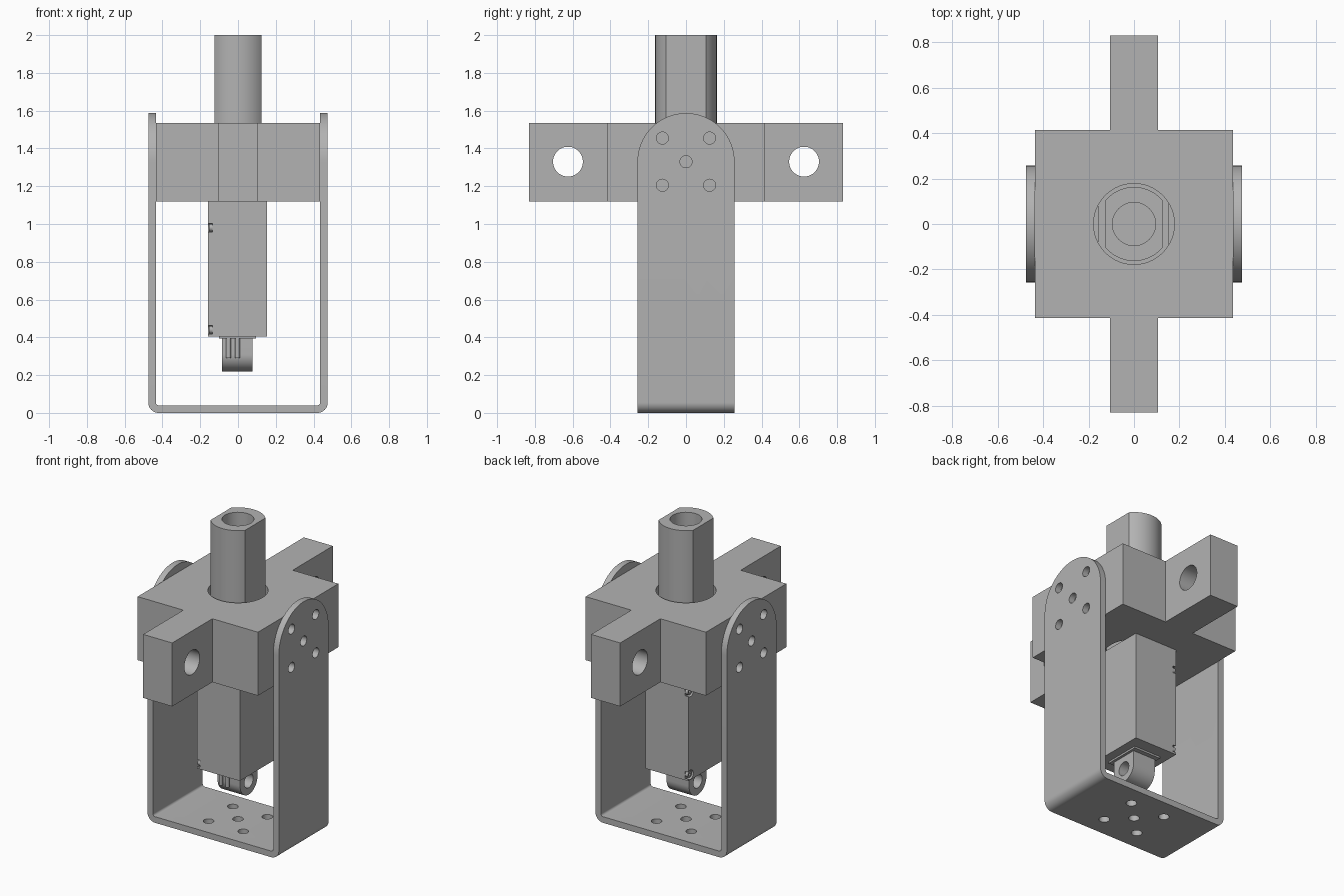
import bpy
import bmesh
from math import pi, cos, sin, acos, radians
from mathutils import Matrix, Vector

cube = bpy.data.objects.get("Cube")
if cube:
    bpy.data.objects.remove(cube, do_unlink=True)

grey = bpy.data.materials.new("plain grey")
grey.use_nodes = True
COLOR = (0.45, 0.45, 0.45, 1)
grey.diffuse_color = COLOR
grey.node_tree.nodes["Principled BSDF"].inputs["Base Color"].default_value = COLOR

# Maps profile (u, v) and extrusion distance w to space for each extrusion axis
PLACE = {"x": lambda u, v, w: (w, u, v),
         "y": lambda u, v, w: (u, w, v),
         "z": lambda u, v, w: (u, v, w)}


def prism(name, profile, axis, lo, hi):
    """Extrude a closed 2D profile along an axis."""
    bm = bmesh.new()
    face = bm.faces.new([bm.verts.new(PLACE[axis](u, v, lo)) for u, v in profile])
    out = bmesh.ops.extrude_face_region(bm, geom=[face])
    verts = [g for g in out["geom"] if isinstance(g, bmesh.types.BMVert)]
    bmesh.ops.translate(bm, verts=verts, vec=Vector(PLACE[axis](0, 0, hi - lo)))
    bmesh.ops.recalc_face_normals(bm, faces=bm.faces)
    mesh = bpy.data.meshes.new(name)
    bm.to_mesh(mesh)
    bm.free()
    mesh.materials.append(grey)
    obj = bpy.data.objects.new(name, mesh)
    bpy.context.collection.objects.link(obj)
    return obj


def arc(u, v, r, start, end, steps=24):
    angles = [start + (end - start) * i / steps for i in range(steps + 1)]
    return [(u + r * cos(a), v + r * sin(a)) for a in angles]


def rect(u0, u1, v0, v1):
    return [(u0, v0), (u1, v0), (u1, v1), (u0, v1)]


def rod(name, u, v, r, axis, lo, hi, steps=48):
    return prism(name, arc(u, v, r, 0, 2 * pi, steps)[:-1], axis, lo, hi)


def combine(obj, tools, operation="DIFFERENCE"):
    """Apply a boolean with each tool, then discard the tool."""
    bpy.context.view_layer.objects.active = obj
    for tool in tools:
        tool.hide_render = True
        mod = obj.modifiers.new("boolean", "BOOLEAN")
        mod.operation, mod.solver, mod.object = operation, "EXACT", tool
        bpy.ops.object.modifier_apply(modifier=mod.name)
        bpy.data.objects.remove(tool, do_unlink=True)


def smooth(obj):
    bpy.ops.object.select_all(action="DESELECT")
    obj.select_set(True)
    bpy.context.view_layer.objects.active = obj
    bpy.ops.object.shade_smooth_by_angle(angle=radians(30))


SIGNS = [(a, b) for a in (-1, 1) for b in (-1, 1)]
PIVOT_Z = 1.33

# U-shaped bracket with rounded bends
outer, inner, bend, thick, wide = 0.475, 0.435, 0.055, 0.04, 0.257
small = bend - thick
u_shape = (arc(-outer + bend, bend, bend, pi, 1.5 * pi, 12)
           + arc(outer - bend, bend, bend, 1.5 * pi, 2 * pi, 12)
           + [(outer, 1.7), (inner, 1.7)]
           + arc(inner - small, bend, small, 0, -pi / 2, 8)
           + arc(-inner + small, bend, small, -pi / 2, -pi, 8)
           + [(-inner, 1.7), (-outer, 1.7)])
bracket = prism("u_bracket", u_shape, "y", -0.4, 0.4)

# Round ear outline, then the two five-hole patterns
ear = [(-wide, -0.1), (wide, -0.1)] + arc(0, PIVOT_Z, wide, 0, pi, 48)
combine(bracket, [prism("ear_outline", ear, "x", -1, 1)], "INTERSECT")
spots = [(0, 0)] + [(0.125 * a, 0.125 * b) for a, b in SIGNS]
for u, v in spots:
    combine(bracket, [rod("side_hole", u, PIVOT_Z + v, 0.032, "x", -1, 1, 32),
                      rod("base_hole", u, v, 0.032, "z", -0.1, 0.1, 32)])
smooth(bracket)

# Cross-shaped carrier block with two mounting arms
bx, by, ax, ay = 0.435, 0.415, 0.105, 0.83
quarter = [(bx, by), (ax, by), (ax, ay)]
cross = (quarter + [(-u, v) for u, v in reversed(quarter)]
         + [(-u, -v) for u, v in quarter]
         + [(u, -v) for u, v in reversed(quarter)])
block = prism("carrier_block", cross, "z", 1.12, 1.535)
combine(block, [rod("shaft_opening", 0, 0, 0.178, "z", 1, 1.7, 64)])
combine(block, [rod("arm_hole", 0.625 * s, PIVOT_Z, 0.079, "x", -0.3, 0.3) for s in (-1, 1)])
smooth(block)

# Round output shaft with two side flats and a bore
radius, flat = 0.163, 0.125
half = acos(flat / radius)
shaft_shape = arc(0, 0, radius, half, pi - half) + arc(0, 0, radius, pi + half, 2 * pi - half)
shaft = prism("output_shaft", shaft_shape, "z", 1.12, 2)
combine(shaft, [rod("bore", 0, 0, 0.095, "z", 1.65, 2.1)])
smooth(shaft)

# Actuator housing with screw recesses on its right-hand corners
left, right, depth = 0.153, -0.158, 0.2
housing = prism("actuator_housing", rect(right, left, -depth, depth), "z", 0.405, 1.122)
for z in (0.44, 0.98):
    for s in (-1, 1):
        y = s * (depth - 0.02)
        combine(housing, [rod("screw_recess", y, z, 0.03, "x", -0.3, right + 0.024, 24)])
        screw = rod("housing_screw", y, z, 0.02, "x", right + 0.005, right + 0.03, 24)
        combine(screw, [rod("socket", y, z, 0.01, "x", -0.3, right + 0.015, 6)])
        smooth(screw)
smooth(housing)

# Thin collar and rounded rear eyelet under the housing
prism("rear_collar", rect(-0.1, 0.095, -0.12, 0.12), "z", 0.393, 0.406)
eye_r, eye_z = 0.09, 0.31
eyelet_shape = [(eye_r, 0.4), (-eye_r, 0.4)] + arc(0, eye_z, eye_r, pi, 2 * pi, 32)
eyelet = prism("rear_eyelet", eyelet_shape, "x", -0.085, 0.078)
combine(eyelet, [rod("pin_hole", 0, eye_z, 0.045, "x", -0.3, 0.3, 32)])
smooth(eyelet)

# Two short cable stubs in front of the eyelet
for x in (-0.05, -0.003):
    smooth(rod("cable_stub", x, -0.105, 0.013, "z", 0.29, 0.4, 16))
